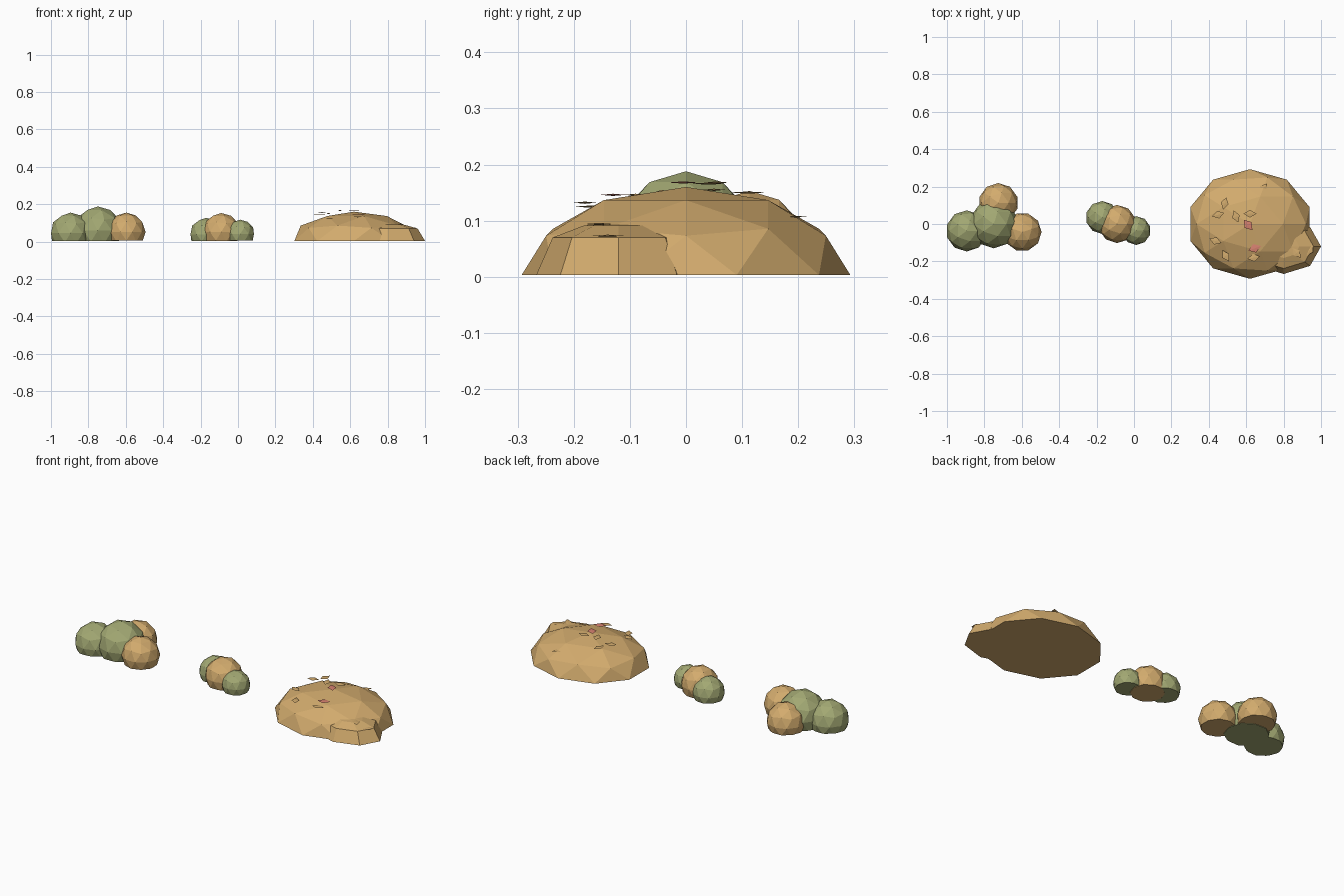
import bpy, bmesh, math
from mathutils import Matrix, Vector

cube = bpy.data.objects.get("Cube")
if cube:
    bpy.data.objects.remove(cube, do_unlink=True)


def material(name, rgb):
    m = bpy.data.materials.new(name)
    m.use_nodes = True
    m.diffuse_color = (*rgb, 1)
    m.node_tree.nodes["Principled BSDF"].inputs["Base Color"].default_value = (*rgb, 1)
    return m


STRAW = material("straw tan", (0.65, 0.41, 0.155))
GREEN = material("sage green", (0.36, 0.39, 0.17))
PINK = material("dusty pink", (0.68, 0.22, 0.16))


def finish(name, bm, mat):
    bmesh.ops.recalc_face_normals(bm, faces=bm.faces)
    mesh = bpy.data.meshes.new(name)
    bm.to_mesh(mesh)
    bm.free()
    mesh.materials.append(mat)
    obj = bpy.data.objects.new(name, mesh)
    bpy.context.collection.objects.link(obj)
    return obj


def clump(name, x, y, top, size, mat, turn=0, floor=0.004):
    """Faceted ball with its underside sliced flat near the ground."""
    bm = bmesh.new()
    bmesh.ops.create_icosphere(bm, subdivisions=2, radius=1)
    place = Matrix.Translation((x, y, top - size[2])) @ Matrix.Diagonal((*size, 1))
    bm.transform(place @ Matrix.Rotation(math.radians(turn), 4, 'Z'))
    cut = bmesh.ops.bisect_plane(bm, geom=bm.verts[:] + bm.edges[:] + bm.faces[:],
                                 plane_co=(0, 0, floor), plane_no=(0, 0, 1),
                                 clear_inner=True)
    rim = [e for e in cut["geom_cut"] if isinstance(e, bmesh.types.BMEdge)]
    bmesh.ops.contextual_create(bm, geom=rim)
    return finish(name, bm, mat)


def ring_dome(name, x, y, rx, ry, height, profile, sides, mat):
    """Low dome made of stacked polygon rings."""
    bm = bmesh.new()
    rings = []
    for r, h in profile:
        rings.append([bm.verts.new((x + rx * r * math.cos(math.tau * i / sides),
                                    y + ry * r * math.sin(math.tau * i / sides),
                                    0.003 + height * h)) for i in range(sides)])
    for low, high in zip(rings, rings[1:]):
        for i in range(sides):
            j = (i + 1) % sides
            bm.faces.new((low[i], low[j], high[j], high[i]))
    bm.faces.new(rings[0][::-1])
    peak = bm.verts.new((x, y, 0.003 + height))
    for i in range(sides):
        bm.faces.new((rings[-1][i], rings[-1][(i + 1) % sides], peak))
    return finish(name, bm, mat)


def leaf(name, x, y, z, turn, mat, length=0.034, width=0.021):
    """Thin diamond lying on a heap."""
    bm = bmesh.new()
    rim = [bm.verts.new(p) for p in ((length, 0, 0), (0, width, 0),
                                     (-length, 0, 0), (0, -width, 0))]
    for h in (0.002, -0.002):
        tip = bm.verts.new((0, 0, h))
        for i in range(4):
            bm.faces.new((rim[i], rim[(i + 1) % 4], tip))
    bm.transform(Matrix.Translation((x, y, z)) @
                 Matrix.Rotation(math.radians(turn), 4, 'Z'))
    return finish(name, bm, mat)


def ball(r):
    return (r, r, r)


# Large bush: two green and two straw clumps
clump("large_bush_center", -0.75, 0.0, 0.188, ball(0.13), GREEN, 0, 0.003)
clump("large_bush_right", -0.895, -0.037, 0.155, ball(0.11), GREEN, 0)
clump("large_bush_back", -0.725, 0.113, 0.153, ball(0.106), STRAW, 0, 0.005)
clump("large_bush_left", -0.597, -0.043, 0.155, ball(0.103), STRAW, 18, 0.005)

# Small bush
clump("small_bush_center", -0.09, 0.0, 0.153, ball(0.102), STRAW, 0, 0.003)
clump("small_bush_right", -0.17, 0.035, 0.127, ball(0.088), GREEN, 0)
clump("small_bush_left", 0.012, -0.035, 0.117, ball(0.077), GREEN, 0, 0.005)

# Straw heaps
clump("large_heap", 0.62, 0.0, 0.16, (0.335, 0.293, 0.157), STRAW, 0, 0.003)
ring_dome("small_heap", 0.8, -0.12, 0.2, 0.147, 0.093,
          ((1, 0), (0.8, 0.72), (0.42, 0.95)), 8, STRAW)

# Scattered leaves
straw_leaves = (
    (0.69, 0.19, 0.107, 50), (0.485, 0.11, 0.15, 75), (0.45, 0.05, 0.155, 15),
    (0.545, 0.04, 0.166, 110), (0.62, 0.055, 0.168, 0), (0.435, -0.09, 0.146, 160),
    (0.49, -0.17, 0.125, 120), (0.64, -0.18, 0.132, 10), (0.80, -0.07, 0.097, 30),
    (0.87, -0.155, 0.094, 130), (0.94, -0.14, 0.073, 60))
for n, (x, y, z, turn) in enumerate(straw_leaves, 1):
    leaf(f"straw_leaf_{n}", x, y, z, turn, STRAW)

pink_leaves = ((0.61, -0.005, 0.168, 130), (0.645, -0.13, 0.146, 20), (0.89, -0.01, 0.07, 35))
for n, (x, y, z, turn) in enumerate(pink_leaves, 1):
    leaf(f"pink_leaf_{n}", x, y, z, turn, PINK, 0.036, 0.024)
